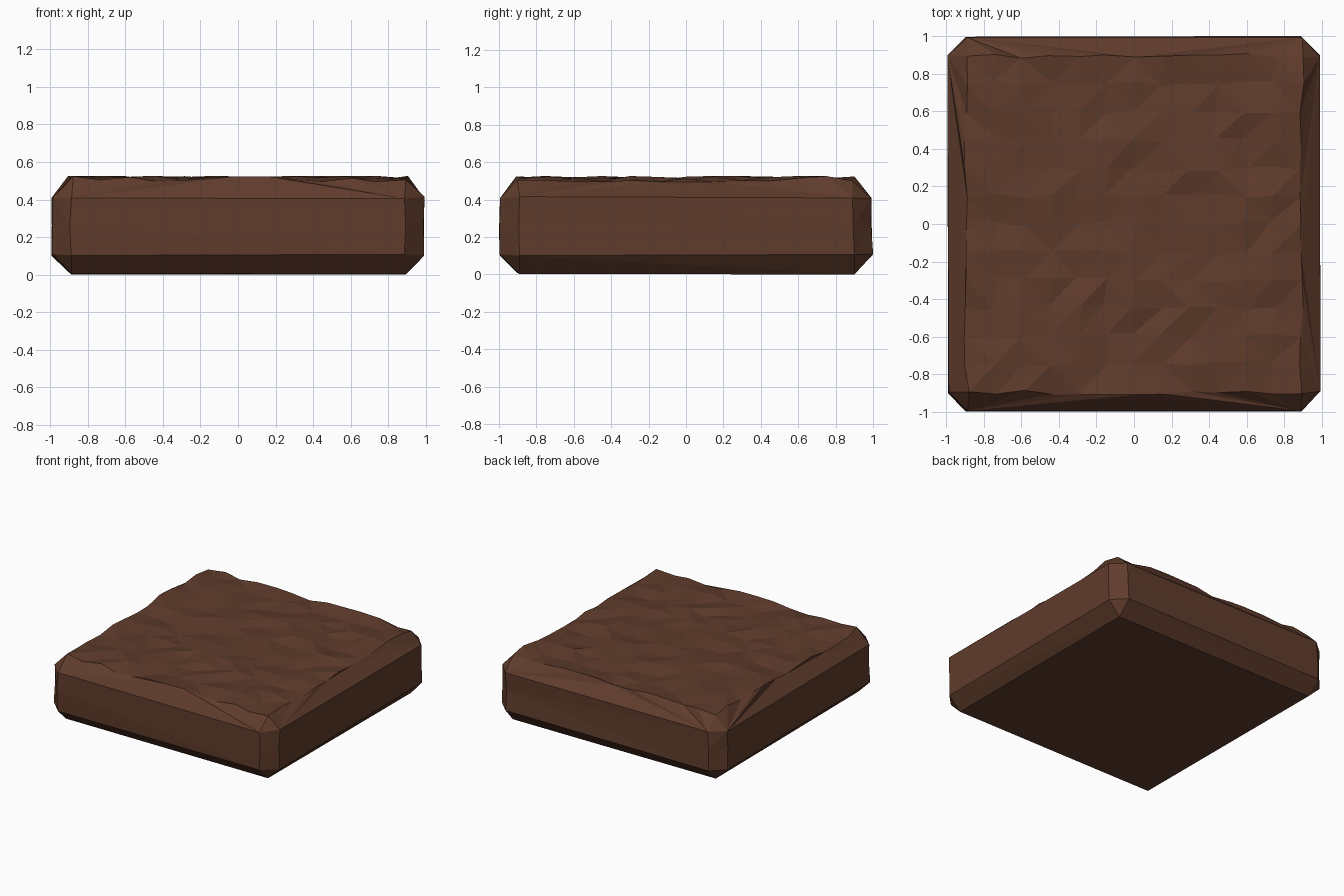
import bpy, bmesh, random
from mathutils import Vector

if "Cube" in bpy.data.objects:
    bpy.data.objects.remove(bpy.data.objects["Cube"])

random.seed(4)
HX, HY, Z0, Z1, BEV, N = 0.99, 0.995, 0.012, 0.517, 0.1, 12

# Chamfered slab
bm = bmesh.new()
bmesh.ops.create_cube(bm, size=1)
for v in bm.verts:
    v.co = Vector((v.co.x * 2 * HX, v.co.y * 2 * HY, Z0 + (v.co.z + 0.5) * (Z1 - Z0)))
bmesh.ops.bevel(bm, geom=bm.edges[:], offset=BEV, segments=1, affect='EDGES', profile=0.5)


def cut(test, co, normal):
    faces = [f for f in bm.faces if test(f)]
    geom = set(faces)
    for f in faces:
        geom.update(f.edges)
        geom.update(f.verts)
    bmesh.ops.bisect_plane(bm, geom=list(geom), plane_co=co, plane_no=normal, dist=1e-5)
    bm.normal_update()


# Fine grid on the top, one middle cut across the sides
bm.normal_update()
for i in range(1, N):
    t = 2 * i / N - 1
    cut(lambda f: f.normal.z > 0.99, (t * (HX - BEV), 0, 0), (1, 0, 0))
    cut(lambda f: f.normal.z > 0.99, (0, t * (HY - BEV), 0), (0, 1, 0))
cut(lambda f: abs(f.normal.z) < 0.01, (0, 0, 0.27), (0, 0, 1))

# Rough soil surface: bumpy top, lightly uneven sides
for v in bm.verts:
    r = lambda a: random.uniform(-a, a)
    if v.co.z > Z1 - 0.01:
        v.co += Vector((r(0.016), r(0.016), r(0.016)))
    else:
        v.co += Vector((r(0.006), r(0.006), r(0.006)))
low = min(v.co.z for v in bm.verts)
for v in bm.verts:
    v.co.z -= low
bmesh.ops.triangulate(bm, faces=bm.faces[:])
bmesh.ops.recalc_face_normals(bm, faces=bm.faces[:])

mesh = bpy.data.meshes.new("dirt_slab")
bm.to_mesh(mesh)
bm.free()
slab = bpy.data.objects.new("dirt_slab", mesh)
bpy.context.collection.objects.link(slab)

# Brown earth
mat = bpy.data.materials.new("earth_brown")
mat.diffuse_color = (0.115, 0.045, 0.025, 1)
mat.use_nodes = True
mat.node_tree.nodes["Principled BSDF"].inputs["Base Color"].default_value = mat.diffuse_color
mesh.materials.append(mat)
